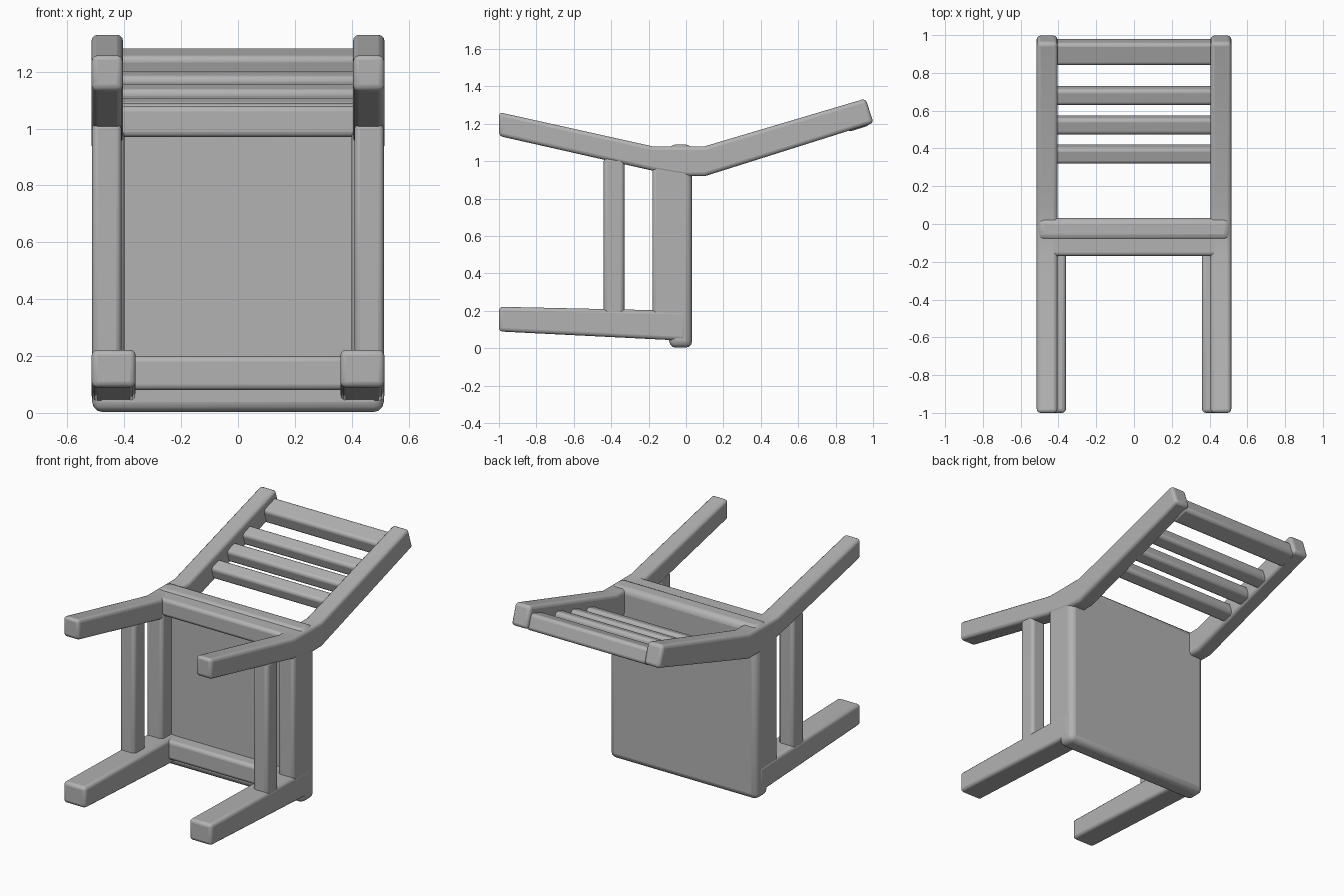
import bpy
import bmesh
from math import radians

old = bpy.data.objects.get("Cube")
if old:
    bpy.data.objects.remove(old, do_unlink=True)

grey = bpy.data.materials.new("plain grey")
grey.use_nodes = True
grey.diffuse_color = (0.45, 0.45, 0.45, 1)
grey.node_tree.nodes["Principled BSDF"].inputs["Base Color"].default_value = (0.45, 0.45, 0.45, 1)


def prism(name, profile, x0, x1, bevel=0.02):
    """Extrude a (y, z) profile from x0 to x1 and round its edges."""
    bm = bmesh.new()
    face = bm.faces.new([bm.verts.new((x0, y, z)) for y, z in profile])
    ext = bmesh.ops.extrude_face_region(bm, geom=[face])
    for v in ext["geom"]:
        if isinstance(v, bmesh.types.BMVert):
            v.co.x = x1
    bmesh.ops.recalc_face_normals(bm, faces=bm.faces)
    mesh = bpy.data.meshes.new(name)
    bm.to_mesh(mesh)
    bm.free()
    mesh.materials.append(grey)
    obj = bpy.data.objects.new(name, mesh)
    bpy.context.collection.objects.link(obj)
    mod = obj.modifiers.new("rounded edges", "BEVEL")
    mod.width = bevel
    mod.segments = 3
    mod.limit_method = "ANGLE"
    mod.angle_limit = radians(35)
    bpy.ops.object.select_all(action="DESELECT")
    obj.select_set(True)
    bpy.context.view_layer.objects.active = obj
    bpy.ops.object.shade_smooth_by_angle(angle=radians(35))
    return obj


def rect(y0, y1, z0, z1):
    return [(y0, z0), (y1, z0), (y1, z1), (y0, z1)]


# Side frames: rear leg with backrest post, front leg, seat rail, stretcher
back_leg = [(-1, 1.135), (-0.18, 0.95), (0, 0.92), (0.1, 0.92), (1.003, 1.205),
            (0.96, 1.335), (0.1, 1.08), (-0.18, 1.08), (-1, 1.262)]
front_leg = [(-1, 0.09), (0, 0.04), (0, 0.2), (-1, 0.222)]
for side, s in (("left", 1), ("right", -1)):
    prism(side + "_back_leg_and_post", back_leg, s * 0.405, s * 0.515)
    prism(side + "_front_leg", front_leg, s * 0.36, s * 0.515)
    prism(side + "_seat_rail", rect(-0.18, 0.0, 0.1, 1.0), s * 0.4, s * 0.513)
    prism(side + "_stretcher", rect(-0.44, -0.33, 0.14, 1.02), s * 0.41, s * 0.513)

# Seat: thick rounded panel with a cross rail at each end
prism("seat_panel", rect(-0.09, 0.033, 0.003, 1.09), -0.513, 0.513, 0.036)
prism("seat_front_rail", rect(-0.17, -0.03, 0.08, 0.2), -0.42, 0.42)
prism("seat_back_rail", rect(-0.17, 0.02, 0.97, 1.08), -0.45, 0.45)


# Backrest slats, tilted along the posts
def slat(name, y, z, width, thick):
    obj = prism(name, rect(-width / 2, width / 2, -thick / 2, thick / 2), -0.43, 0.43)
    obj.location = (0, y, z)
    obj.rotation_euler.x = 0.3


for i in range(3):
    slat("back_slat_%d" % (i + 1), 0.37 + 0.155 * i, 1.06 + 0.047 * i, 0.09, 0.085)
slat("top_slat", 0.91, 1.222, 0.125, 0.1)
